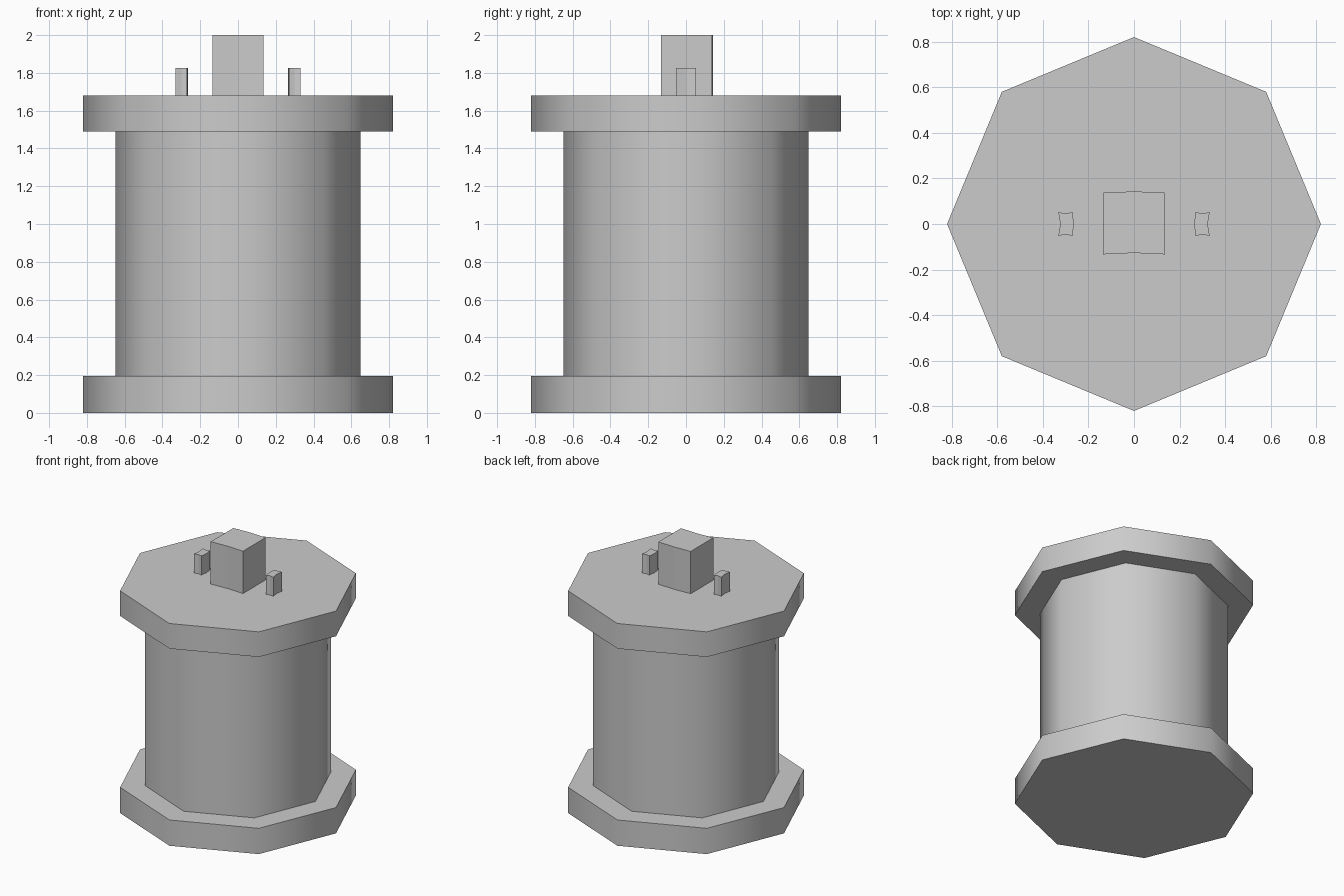
import bpy, bmesh, math

if "Cube" in bpy.data.objects:
    bpy.data.objects.remove(bpy.data.objects["Cube"])


def prism(name, outline, z0, z1, smooth=False):
    """Extrude a closed outline from z0 up to z1."""
    bm = bmesh.new()
    base = bm.faces.new([bm.verts.new((x, y, z0)) for x, y in outline])
    top = bmesh.ops.extrude_face_region(bm, geom=[base], use_keep_orig=True)
    verts = [v for v in top["geom"] if isinstance(v, bmesh.types.BMVert)]
    bmesh.ops.translate(bm, verts=verts, vec=(0, 0, z1 - z0))
    bmesh.ops.recalc_face_normals(bm, faces=bm.faces)
    mesh = bpy.data.meshes.new(name)
    bm.to_mesh(mesh)
    bm.free()
    obj = bpy.data.objects.new(name, mesh)
    bpy.context.collection.objects.link(obj)
    if smooth:
        bpy.ops.object.select_all(action='DESELECT')
        obj.select_set(True)
        bpy.context.view_layer.objects.active = obj
        bpy.ops.object.shade_smooth_by_angle(angle=math.radians(60))
    return obj


def octagon(r):
    return [(r * math.cos(i * math.pi / 4), r * math.sin(i * math.pi / 4)) for i in range(8)]


# Drum: two flanges and the barrel between them
prism("bottom_flange", octagon(0.82), 0, 0.195, True)
prism("barrel", octagon(0.648), 0.195, 1.49, True)
prism("top_flange", octagon(0.82), 1.49, 1.68, True)

# Central block, slightly bowed towards the back
w = 0.135
prism("centre_block", [(-w, -0.133), (0, -0.127), (w, -0.133),
                       (w, 0.137), (0, 0.143), (-w, 0.137)], 1.68, 2.0)

# Small side pegs, bowed towards the centre
peg = [(0.27, -0.052), (0.30, -0.046), (0.332, -0.052), (0.323, 0),
       (0.332, 0.052), (0.30, 0.046), (0.27, 0.052), (0.264, 0)]
for side, s in (("right", 1), ("left", -1)):
    prism(side + "_peg", [(s * x, y) for x, y in peg], 1.68, 1.825)
